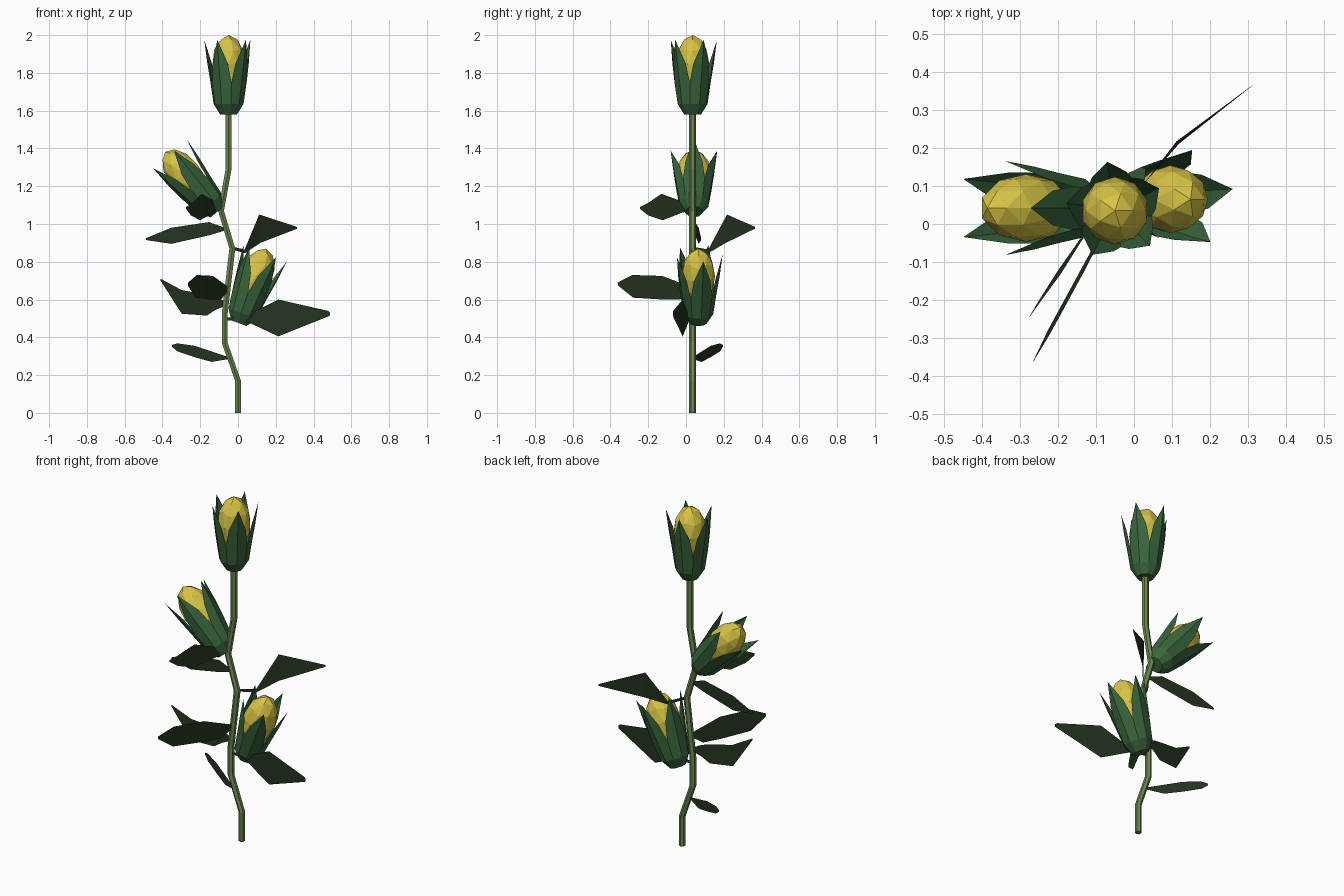
import bpy, bmesh
from math import sin, cos, pi, radians
from mathutils import Matrix, Vector

if "Cube" in bpy.data.objects:
    bpy.data.objects.remove(bpy.data.objects["Cube"])


def mat(name, rgb):
    m = bpy.data.materials.new(name)
    m.diffuse_color = (*rgb, 1)
    m.use_nodes = True
    m.node_tree.nodes["Principled BSDF"].inputs["Base Color"].default_value = m.diffuse_color
    return m


STEM = mat("stem_green", (0.15, 0.24, 0.08))
SEPAL = mat("sepal_green", (0.04, 0.13, 0.045))
LEAF = mat("leaf_green", (0.018, 0.034, 0.014))
YELLOW = mat("bud_yellow", (0.68, 0.55, 0.06))


def add(name, bm, material, matrix=None):
    if matrix:
        bm.transform(matrix)
    me = bpy.data.meshes.new(name)
    bm.to_mesh(me)
    bm.free()
    me.materials.append(material)
    ob = bpy.data.objects.new(name, me)
    bpy.context.collection.objects.link(ob)
    return ob


# Crooked stem: six-sided tube swept along a path in the xz plane
Y0 = 0.035
path = [(0, 0), (0, .17), (-.07, .37), (-.07, .53), (-.03, .87),
        (-.09, 1.07), (-.05, 1.29), (-.05, 1.62)]
bm = bmesh.new()
rings = []
for x, z in path:
    rings.append([bm.verts.new((x + .018 * cos(radians(60 * k + 30)),
                                Y0 + .018 * sin(radians(60 * k + 30)), z))
                  for k in range(6)])
for a, b in zip(rings, rings[1:]):
    for k in range(6):
        j = (k + 1) % 6
        bm.faces.new((a[k], a[j], b[j], b[k]))
bm.faces.new(rings[0][::-1])
bm.faces.new(rings[-1])
add("stem", bm, STEM)


def bud(name, base, tilt, spin):
    m = Matrix.Translation(base) @ Matrix.Rotation(radians(tilt), 4, 'Y')

    # Five-pointed sepal cup: rings of ten, then a tapering point per sepal
    bm = bmesh.new()

    def v(r, deg, z):
        a = radians(deg + spin)
        return bm.verts.new((r * cos(a), r * sin(a), z))

    cup = [[v(r, 36 * k, z + (dz if k % 2 else 0)) for k in range(10)]
           for r, z, dz in [(.045, 0, 0), (.08, .055, 0), (.097, .17, 0)]]
    bm.faces.new(cup[0][::-1])
    for a, b in zip(cup, cup[1:]):
        for k in range(10):
            j = (k + 1) % 10
            bm.faces.new((a[k], a[j], b[j], b[k]))
    top = cup[-1]
    for k in range(0, 10, 2):
        lo, mid, hi = top[k - 1], top[k], top[(k + 1) % 10]
        left, centre, right = (v(.107, 36 * k - 25, .27),
                               v(.114, 36 * k, .27), v(.107, 36 * k + 25, .27))
        tip = v(.13, 36 * k, .395)
        bm.faces.new((lo, mid, centre, left))
        bm.faces.new((mid, hi, right, centre))
        bm.faces.new((left, centre, tip))
        bm.faces.new((centre, right, tip))
    add(name + "_sepals", bm, SEPAL, m)

    # Faceted yellow core
    bm = bmesh.new()
    bmesh.ops.create_icosphere(bm, subdivisions=2, radius=1)
    core = Matrix.Translation((0, 0, .265)) @ Matrix.Diagonal((.089, .089, .155, 1))
    add(name + "_core", bm, YELLOW, m @ core)


bud("top_bud", (-.05, Y0, 1.58), 0, 27)
bud("left_bud", (-.11, .042, 1.065), -41, 0)
bud("right_bud", (.005, .065, .475), 20, 12)


def leaf(name, base, tip, stations, lean=0.0, bow=0.0):
    """Flat upright blade; stations are (fraction along, low z, high z)."""
    b, t = Vector(base), Vector(tip)
    d = t - b
    side = Vector((-d.y, d.x)).normalized()
    zc = stations[0][1]
    bm = bmesh.new()
    rows = []
    for f, lo, hi in stations:
        p = b + d * f + side * bow * sin(pi * f)
        rows.append([bm.verts.new((*(p + side * lean * (z - zc)), z)) for z in (lo, hi)])
    for (a, c), (e, g) in zip(rows, rows[1:]):
        bm.faces.new((a, e, g, c))
    add(name, bm, LEAF)


# Leaves from the bottom of the stem upward
leaf("leaf_low_left", (-.05, Y0), (-.35, .195),
     [(0, .285, .295), (.3, .27, .325), (.6, .295, .355), (.9, .325, .368), (1, .35, .36)])
leaf("leaf_low_right", (-.06, Y0), (.487, -.07),
     [(0, .49, .505), (.17, .49, .51), (.5, .405, .6), (.98, .51, .54), (1, .515, .53)])
leaf("leaf_mid_left", (-.06, Y0), (-.41, -.03),
     [(0, .57, .585), (.17, .545, .615), (.3, .515, .625), (.68, .525, .65), (1, .7, .71)])
leaf("leaf_mid_front", (-.05, Y0), (-.267, -.36),
     [(0, .65, .665), (.17, .6, .69), (.4, .6, .725), (.8, .61, .73), (1, .675, .69)], .08)
leaf("leaf_upper_left", (-.07, .04), (-.487, .08),
     [(0, .965, .98), (.2, .94, 1.01), (.68, .895, .98), (1, .915, .925)])
leaf("leaf_upper_back", (-.03, Y0), (.317, .36),
     [(0, .865, .88), (.22, .845, .865), (.48, .9, 1.05), (1, .975, .985)], .06, .025)
leaf("leaf_top_front", (-.09, Y0), (-.275, -.243),
     [(0, 1.075, 1.09), (.2, 1.06, 1.12), (.58, 1.02, 1.16), (.85, 1.045, 1.11), (1, 1.08, 1.09)], .08)
